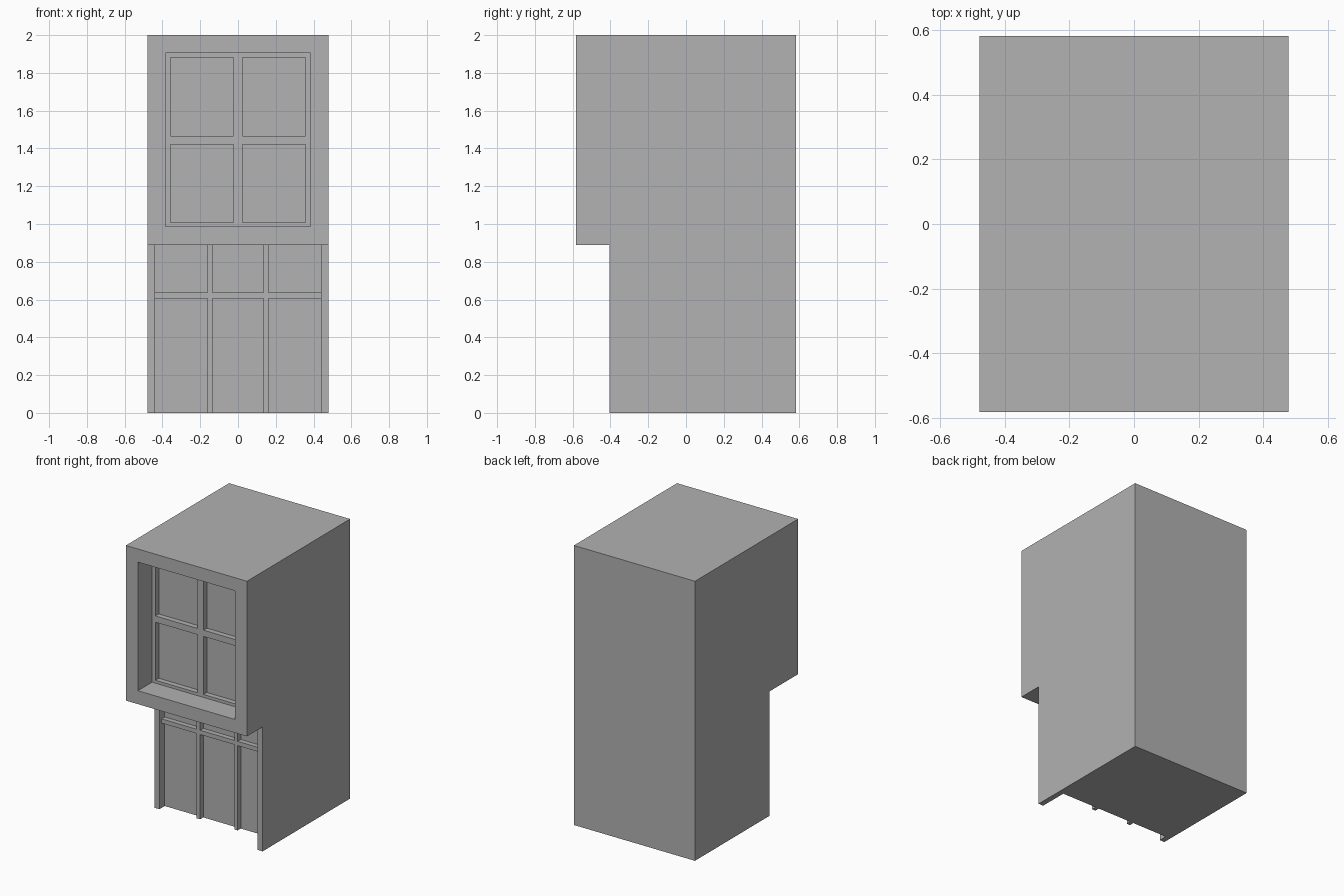
import bpy
import bmesh

cube = bpy.data.objects.get("Cube")
if cube:
    bpy.data.objects.remove(cube, do_unlink=True)

HALF_W, HALF_D, HEIGHT = 0.479, 0.583, 2.0
SOFFIT = 0.89          # underside of the overhanging upper storey
PANEL_Y = -0.2         # recessed lower panels

grey = bpy.data.materials.new("plain grey")
grey.use_nodes = True
grey.diffuse_color = (0.445, 0.445, 0.445, 1)
grey.node_tree.nodes["Principled BSDF"].inputs["Base Color"].default_value = grey.diffuse_color


def prism(name, plan, z0, z1):
    """Extrude a plan outline upwards into a closed solid."""
    bm = bmesh.new()
    base = bm.faces.new([bm.verts.new((x, y, z0)) for x, y in plan])
    top = bmesh.ops.extrude_face_region(bm, geom=[base])["geom"]
    moved = [v for v in top if isinstance(v, bmesh.types.BMVert)]
    bmesh.ops.translate(bm, verts=moved, vec=(0, 0, z1 - z0))
    bmesh.ops.recalc_face_normals(bm, faces=bm.faces)
    mesh = bpy.data.meshes.new(name)
    bm.to_mesh(mesh)
    bm.free()
    mesh.materials.append(grey)
    obj = bpy.data.objects.new(name, mesh)
    bpy.context.collection.objects.link(obj)
    return obj


def box(name, x0, x1, y0, y1, z0, z1):
    return prism(name, [(x0, y0), (x1, y0), (x1, y1), (x0, y1)], z0, z1)


def carve(target, cutter):
    """Subtract the cutter, bake the result and discard the cutter."""
    mod = target.modifiers.new("cut", "BOOLEAN")
    mod.operation, mod.solver, mod.object = "DIFFERENCE", "EXACT", cutter
    cutter.hide_render = True
    bpy.context.view_layer.update()
    graph = bpy.context.evaluated_depsgraph_get()
    baked = bpy.data.meshes.new_from_object(target.evaluated_get(graph))
    target.modifiers.clear()
    target.data = baked
    bpy.data.objects.remove(cutter, do_unlink=True)


# Main building block
body = box("building_body", -HALF_W, HALF_W, -HALF_D, HALF_D, 0, HEIGHT)

# Lower storey set back, leaving a corner post and a deeper side wall
POST_X = 0.44
carve(body, prism("porch_cutter", [
    (-1, -1), (1, -1), (1, -0.406), (POST_X, -0.406), (POST_X, PANEL_Y),
    (-POST_X, PANEL_Y), (-POST_X, -0.26), (-1, -0.26)], -1, SOFFIT))

# Deep upper window opening, then four panes set behind the bars
BAR_Y, GLASS_Y = -0.423, -0.385
carve(body, box("opening_cutter", -0.384, 0.384, -1, BAR_Y, 0.986, 1.906))
for x0, x1 in ((-0.357, -0.024), (0.024, 0.357)):
    for z0, z1 in ((1.007, 1.422), (1.467, 1.882)):
        carve(body, box("pane_cutter", x0, x1, -0.5, GLASS_Y, z0, z1))

# Shopfront mullions and the transom pieces between them
MULLION_Y, IN, OUT = -0.235, 0.135, 0.162
for side, x0 in (("right", -OUT), ("left", IN)):
    box(side + "_mullion", x0, x0 + OUT - IN, MULLION_Y, PANEL_Y, 0, SOFFIT)
for side, x0, x1 in (("right", -POST_X, -OUT), ("middle", -IN, IN), ("left", OUT, POST_X)):
    box(side + "_transom", x0, x1, MULLION_Y, PANEL_Y, 0.606, 0.637)
